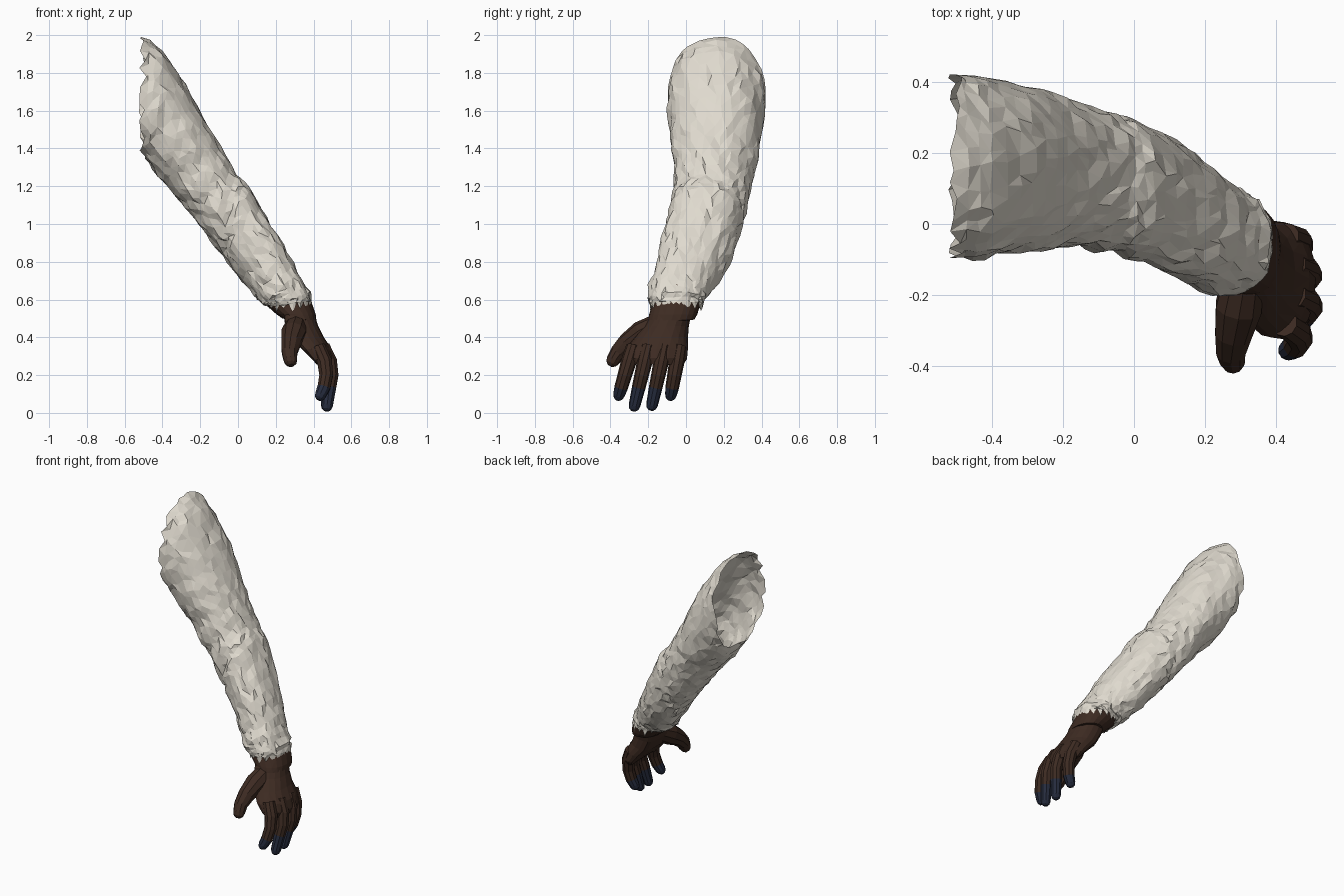
import bpy, bmesh, math, random
from mathutils import Vector, noise

if "Cube" in bpy.data.objects:
    bpy.data.objects.remove(bpy.data.objects["Cube"])

random.seed(4)
TAU = 2 * math.pi


def material(name, rgb):
    m = bpy.data.materials.new(name)
    m.diffuse_color = (*rgb, 1)
    m.use_nodes = True
    m.node_tree.nodes["Principled BSDF"].inputs["Base Color"].default_value = m.diffuse_color
    return m


CLOTH = material("cream_cloth", (0.74, 0.70, 0.62))
GLOVE = material("brown_leather", (0.047, 0.024, 0.016))
TIP = material("navy_tip", (0.02, 0.026, 0.05))


def loft(name, rings, mats, cap_start=False, cap_end=False, tip_from=None):
    """Skin a list of point rings; faces from ring tip_from on use the second material."""
    bm = bmesh.new()
    vs = [[bm.verts.new(p) for p in r] for r in rings]
    n = len(rings[0])
    for i in range(len(vs) - 1):
        for j in range(n):
            k = (j + 1) % n
            f = bm.faces.new((vs[i][j], vs[i][k], vs[i + 1][k], vs[i + 1][j]))
            f.material_index = int(tip_from is not None and i >= tip_from)
    if cap_start:
        bm.faces.new(vs[0])
    if cap_end:
        bm.faces.new(vs[-1]).material_index = int(tip_from is not None)
    bmesh.ops.recalc_face_normals(bm, faces=bm.faces)
    bmesh.ops.triangulate(bm, faces=bm.faces, quad_method='SHORT_EDGE')
    me = bpy.data.meshes.new(name)
    bm.to_mesh(me)
    bm.free()
    for m in mats:
        me.materials.append(m)
    ob = bpy.data.objects.new(name, me)
    bpy.context.collection.objects.link(ob)
    return ob


def section(s, n, power=0.9, bow=0.0, wobble=None):
    """Oval ring from (outer x, outer z, inner x, inner z, y min, y max)."""
    ux, uz, lx, lz, y0, y1 = s
    c = Vector(((ux + lx) / 2, (y0 + y1) / 2, (uz + lz) / 2))
    a_ax = Vector(((ux - lx) / 2, 0, (uz - lz) / 2))
    b_ax = Vector((0, (y1 - y0) / 2, 0))
    pts = []
    for j in range(n):
        a = TAU * j / n
        if wobble:
            a += random.uniform(-0.3, 0.3) * TAU / n
        ca, sa = math.cos(a), math.sin(a)
        ca2 = math.copysign(abs(ca) ** power, ca)
        sa2 = math.copysign(abs(sa) ** power, sa)
        off = a_ax * ca2 + b_ax * sa2
        if wobble:
            off *= wobble(c + off, a)
        pts.append(c + off + Vector((-bow * sa * sa, 0, 0)))
    return pts


# Sleeve: ovals from the shoulder opening down to the cuff
SLEEVE = [
    (-0.505, 1.99, -0.505, 1.38, -0.10, 0.42),
    (-0.40, 1.91, -0.45, 1.29, -0.10, 0.415),
    (-0.28, 1.74, -0.37, 1.20, -0.08, 0.39),
    (-0.19, 1.57, -0.28, 1.09, -0.075, 0.365),
    (-0.10, 1.41, -0.20, 0.99, -0.065, 0.34),
    (-0.01, 1.27, -0.12, 0.88, -0.08, 0.31),
    (0.06, 1.20, -0.06, 0.80, -0.10, 0.29),
    (0.15, 1.04, 0.02, 0.70, -0.13, 0.25),
    (0.24, 0.88, 0.09, 0.62, -0.17, 0.19),
    (0.32, 0.74, 0.13, 0.575, -0.20, 0.135),
    (0.385, 0.64, 0.15, 0.57, -0.205, 0.10),
    (0.39, 0.565, 0.165, 0.565, -0.19, 0.085),
]
# Creases: position along arm, depth, angle they centre on, slant
CREASES = [(4.35, 0.10, -1.3, 0.5), (5.3, 0.12, -1.6, -0.4), (6.4, 0.05, -1.2, 0.5),
           (2.8, 0.06, -1.9, 0.9), (1.6, 0.05, -1.5, 1.0), (7.6, 0.05, 2.6, 0.5),
           (8.5, 0.08, -1.0, 0.3), (9.55, 0.09, 0.2, 0.1), (10.3, 0.06, 0.8, 0.1)]
N, SUB = 34, 3
rings = []
for k in range((len(SLEEVE) - 1) * SUB + 1):
    t = k / SUB
    i = min(int(t), len(SLEEVE) - 2)
    f = t - i
    s = [a * (1 - f) + b * f for a, b in zip(SLEEVE[i], SLEEVE[i + 1])]

    def wobble(p, a, t=t):
        r = 1 + 0.05 * noise.noise(p * 5) + 0.02 * noise.noise(p * 13)
        for pos, depth, mid, slant in CREASES:
            d = math.atan2(math.sin(a - mid), math.cos(a - mid))
            x = t - pos - slant * d
            r += depth * math.exp(-(d / 0.9) ** 2) * (
                0.4 * math.exp(-((x - 0.5) / 0.3) ** 2) - math.exp(-(x / 0.25) ** 2)) * 0.8
        return r
    rings.append(section(s, N, 0.92, 0, wobble))
for j in range(N):  # torn edges at both openings
    rings[0][j].x += random.uniform(-0.02, 0.02)
    rings[-1][j].z += 0.022 if j % 2 else -0.016 + random.uniform(-0.02, 0.015)
for r in rings[1:-1]:
    for p in r:
        p += Vector([random.uniform(-0.007, 0.007) for _ in range(3)])
loft("sleeve", rings, [CLOTH])

# Glove cuff tucked inside the sleeve
CUFF = [
    (0.35, 0.68, 0.16, 0.60, -0.175, 0.085),
    (0.395, 0.57, 0.145, 0.575, -0.18, 0.075),
    (0.412, 0.52, 0.20, 0.525, -0.195, 0.06),
    (0.415, 0.49, 0.235, 0.50, -0.20, 0.045),
    (0.40, 0.488, 0.25, 0.498, -0.18, 0.03),
]
loft("glove_cuff", [section(s, 20) for s in CUFF], [GLOVE])

# Palm
PALM = [
    (0.40, 0.53, 0.24, 0.53, -0.185, 0.03),
    (0.425, 0.46, 0.25, 0.46, -0.225, 0.015),
    (0.455, 0.40, 0.285, 0.39, -0.275, 0.01),
    (0.495, 0.34, 0.34, 0.335, -0.32, 0.01),
    (0.512, 0.29, 0.395, 0.28, -0.325, 0.005),
    (0.505, 0.255, 0.425, 0.255, -0.305, -0.015),
]
loft("palm", [section(s, 20, 0.8, 0.03) for s in PALM], [GLOVE], True, True)


def finger(name, path, radii, tip_from=None, n=10):
    """Tapered tube along a path with a rounded end."""
    path = [Vector(p) for p in path]
    end = (path[-1] - path[-2]).normalized()
    r = radii[-1]
    pts = path + [path[-1] + end * r * 0.6, path[-1] + end * r * 0.95]
    radii = list(radii) + [r * 0.8, r * 0.4]
    rings = []
    for i, p in enumerate(pts):
        t = (pts[min(i + 1, len(pts) - 1)] - pts[max(i - 1, 0)]).normalized()
        side = t.cross(Vector((1, 0, 0))).normalized()
        up = side.cross(t)
        rings.append([p + (side * math.cos(TAU * j / n) + up * math.sin(TAU * j / n)) * radii[i]
                      for j in range(n)])
    loft(name, rings, [GLOVE, TIP], True, True, tip_from)


# Four fingers: base x, base y, end x, end y, end z
FINGERS = {
    "index_finger": (0.425, -0.28, 0.437, -0.355, 0.095),
    "middle_finger": (0.45, -0.20, 0.472, -0.273, 0.038),
    "ring_finger": (0.45, -0.115, 0.468, -0.18, 0.042),
    "little_finger": (0.43, -0.035, 0.437, -0.08, 0.095),
}
for name, (bx, by, ex, ey, ez) in FINGERS.items():
    path = []
    for z, bulge in ((0.35, 0), (0.27, 0.03), (0.20, 0.035), (0.135, 0.02), (ez, 0)):
        f = (0.35 - z) / (0.35 - ez)
        path.append((bx + (ex - bx) * f + bulge, by + (ey - by) * f, z))
    finger(name, path, (0.038, 0.041, 0.038, 0.036, 0.031), 3)

# Thumb, thick at the root where it joins the palm
finger("thumb", [(0.31, -0.15, 0.465), (0.295, -0.235, 0.42), (0.28, -0.31, 0.37),
                 (0.273, -0.36, 0.32), (0.278, -0.385, 0.28)],
       (0.06, 0.068, 0.054, 0.043, 0.037))
